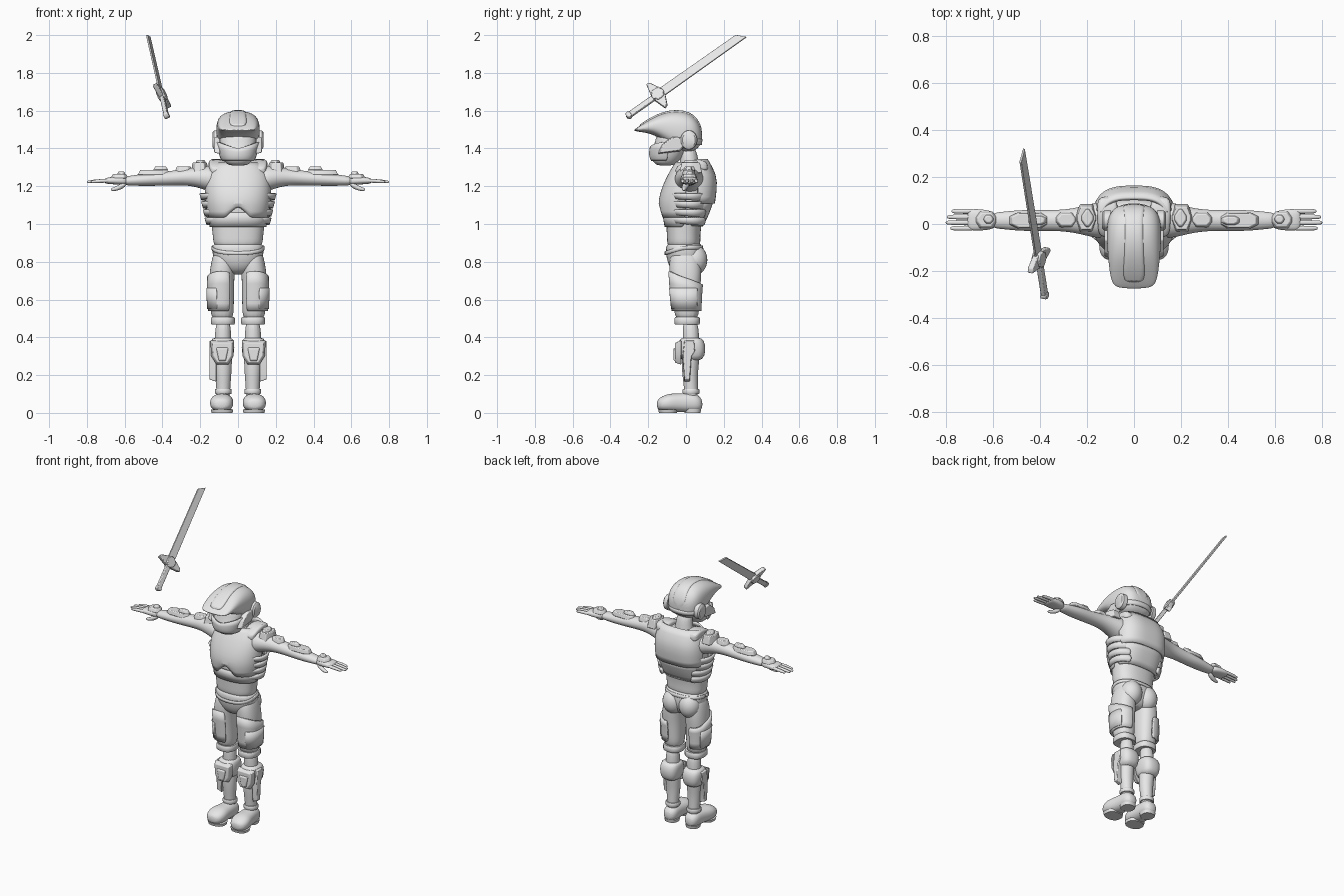
import bpy
import bmesh
from math import sin, cos, radians, pi
from mathutils import Matrix, Vector

default_cube = bpy.data.objects.get("Cube")
if default_cube:
    bpy.data.objects.remove(default_cube, do_unlink=True)

grey = bpy.data.materials.new("plain_grey")
grey.use_nodes = True
grey.diffuse_color = (.8, .8, .8, 1)
grey.node_tree.nodes["Principled BSDF"].inputs["Base Color"].default_value = (.8, .8, .8, 1)


def finish(name, mesh_data, mirror=False, subdivide=0, thickness=0, bevel=0, angle=40):
    """Turn a bmesh into a shaded object with its modifiers."""
    bmesh.ops.recalc_face_normals(mesh_data, faces=mesh_data.faces)
    mesh = bpy.data.meshes.new(name)
    mesh_data.to_mesh(mesh)
    mesh_data.free()
    mesh.materials.append(grey)
    part = bpy.data.objects.new(name, mesh)
    bpy.context.collection.objects.link(part)
    bpy.ops.object.select_all(action='DESELECT')
    part.select_set(True)
    bpy.context.view_layer.objects.active = part
    if subdivide:
        part.modifiers.new("Smooth form", 'SUBSURF').levels = subdivide
        part.modifiers["Smooth form"].render_levels = subdivide
    if thickness:
        shell = part.modifiers.new("Thickness", 'SOLIDIFY')
        shell.thickness = thickness
        shell.offset = 0
    if bevel:
        edge = part.modifiers.new("Soft edges", 'BEVEL')
        edge.width = bevel
        edge.segments = 2
    if mirror:
        part.modifiers.new("Other side", 'MIRROR')
    bpy.ops.object.shade_smooth_by_angle(angle=radians(angle))
    return part


def oval(angle, across, along, power):
    """Point on a rounded-square oval."""
    c, s = cos(angle), sin(angle)
    return (across * abs(c) ** (2 / power) * (1 if c > 0 else -1),
            along * abs(s) ** (2 / power) * (1 if s > 0 else -1))


def place(axis, position, u, v):
    return {'x': (position, u, v), 'y': (u, position, v), 'z': (u, v, position)}[axis]


def loft(name, axis, rings, power=2, sides=16, subdivide=2, mirror=False):
    """Closed form through rings of (position, centre u, centre v, radius u, radius v)."""
    bm = bmesh.new()
    rows = []
    for position, cu, cv, ru, rv in rings:
        row = []
        for k in range(sides):
            u, v = oval(2 * pi * (k + .5) / sides, ru, rv, power)
            row.append(bm.verts.new(place(axis, position, cu + u, cv + v)))
        rows.append(row)
    for low, high in zip(rows, rows[1:]):
        for k in range(sides):
            j = (k + 1) % sides
            bm.faces.new((low[k], low[j], high[j], high[k]))
    bm.faces.new(rows[0])
    bm.faces.new(rows[-1])
    return finish(name, bm, mirror, subdivide)


def arc_shell(name, rings, start, end, thickness=.012, power=2.3, mirror=False,
              bottom=None, top=None, steps=24):
    """Armour shell: part of an upright loft; angle zero is +x and minus ninety is the front."""
    bm = bmesh.new()
    rows = []
    for number, (z, cx, cy, rx, ry) in enumerate(rings):
        row = []
        for k in range(steps + 1):
            angle = radians(start + (end - start) * k / steps)
            x, y = oval(angle, rx, ry, power)
            shift = 0
            if bottom and number == 0:
                shift = bottom(angle)
            if top and number == len(rings) - 1:
                shift = top(angle)
            row.append(bm.verts.new((cx + x, cy + y, z + shift)))
        rows.append(row)
    for low, high in zip(rows, rows[1:]):
        for k in range(steps):
            bm.faces.new((low[k], low[k + 1], high[k + 1], high[k]))
    return finish(name, bm, mirror, 1, thickness)


def prism(name, outline, low, high, matrix=None, taper=1, mirror=False, bevel=.004):
    """Flat outline raised between two heights, with the upper face scaled by taper."""
    bm = bmesh.new()
    middle = sum((Vector(p) for p in outline), Vector((0, 0))) / len(outline)
    base = [bm.verts.new((x, y, low)) for x, y in outline]
    lid = [bm.verts.new((*(middle + (Vector(p) - middle) * taper), high)) for p in outline]
    bm.faces.new(base)
    bm.faces.new(lid)
    for k in range(len(base)):
        j = (k + 1) % len(base)
        bm.faces.new((base[k], base[j], lid[j], lid[k]))
    if matrix:
        bm.transform(matrix)
    return finish(name, bm, mirror, bevel=bevel, angle=30)


def ball(name, centre, size, mirror=False):
    bm = bmesh.new()
    bmesh.ops.create_uvsphere(bm, u_segments=24, v_segments=16, radius=1,
                              matrix=Matrix.Translation(centre) @ Matrix.Diagonal((*size, 1)))
    return finish(name, bm, mirror)


def hexagon(start, end, side_a, side_b, cut=.02):
    """Long hexagonal outline."""
    centre = (side_a + side_b) / 2
    return [(start, centre - cut / 2), (start + cut, side_a), (end - cut, side_a),
            (end, centre - cut / 2), (end, centre + cut / 2), (end - cut, side_b),
            (start + cut, side_b), (start, centre + cut / 2)]


# Torso, pelvis and neck
loft("torso", 'z', [(.86, 0, -.01, .13, .09), (.92, 0, -.013, .134, .089), (1, 0, -.012, .143, .094),
                    (1.1, 0, 0, .158, .11), (1.2, 0, .01, .16, .115), (1.29, 0, .02, .14, .085),
                    (1.32, 0, .02, .08, .05)], 2.4)
loft("pelvis", 'z', [(.73, 0, 0, .05, .05), (.77, 0, -.005, .1, .085), (.82, 0, -.005, .135, .1),
                     (.87, 0, -.01, .14, .1), (.91, 0, -.01, .134, .09)], 2.4)
arc_shell("belt_line", [(.865, 0, -.01, .137, .1), (.885, 0, -.012, .138, .098)], -180, 180, .008,
          bottom=lambda a: .03 * sin(a) * (sin(a) < 0), top=lambda a: .03 * sin(a) * (sin(a) < 0))
ball("buttocks", (.06, .045, .81), (.068, .068, .08), True)
loft("neck", 'z', [(1.26, 0, .02, .08, .06), (1.31, 0, .02, .055, .05), (1.42, 0, .01, .05, .045)])

# Chest and back armour
arc_shell("breast_plate", [(1.035, 0, 0, .152, .128), (1.1, 0, 0, .168, .143), (1.16, 0, 0, .17, .133),
                           (1.22, 0, 0, .168, .11), (1.28, 0, 0, .15, .08), (1.325, 0, 0, .1, .05)],
          -180, 0, bottom=lambda a: .065 * max(0, 1 - abs(cos(a)) * 2.6))
arc_shell("abdomen_plate", [(.985, 0, -.01, .147, .1), (1.06, 0, 0, .156, .122)], -180, 0, .008)
arc_shell("upper_back_plate", [(1.11, 0, 0, .166, .145), (1.18, 0, 0, .17, .156), (1.26, 0, 0, .168, .157),
                               (1.34, 0, 0, .14, .108)], 15, 165, .016, 3)
arc_shell("lower_back_plate", [(.99, 0, 0, .143, .085), (1.05, 0, 0, .155, .118),
                               (1.12, 0, 0, .165, .14)], 10, 170, .01, 2.6)
for k in range(4):
    height = 1 + .043 * k
    reach = .162 + .009 * k
    arc_shell("rib_slat", [(height, 0, .01, reach, .1), (height + .034, 0, .01, reach + .01, .11)],
              -50, 55, .014, mirror=True, steps=10, bottom=lambda a: -.01 * sin(a))
loft("shoulder_straps", 'y', [(-.06, .11, 1.28, .04, .02), (0, .11, 1.31, .045, .025),
                              (.06, .112, 1.32, .045, .025), (.12, .115, 1.3, .04, .03)],
     4, mirror=True)

# Arms and hands
loft("arms", 'x', [(.1, .02, 1.23, .09, .085), (.18, .015, 1.245, .072, .062), (.25, .015, 1.25, .053, .048),
                   (.32, .015, 1.245, .045, .04), (.4, .015, 1.24, .045, .038), (.48, .015, 1.235, .046, .034),
                   (.56, .015, 1.23, .037, .028), (.61, .015, 1.227, .033, .022)], mirror=True)
loft("palms", 'x', [(.58, .015, 1.228, .033, .02), (.63, .017, 1.23, .045, .022),
                    (.68, .018, 1.23, .047, .019), (.71, .018, 1.228, .042, .013)], 2.6, mirror=True)
for number, tip in enumerate((.78, .8, .795, .775)):
    side = -.018 + .024 * number
    loft("finger", 'x', [(.67, side, 1.23, .012, .012), (.73, side, 1.228, .012, .011),
                         (tip - .01, side, 1.224, .01, .009), (tip, side, 1.222, .006, .005)],
         sides=8, mirror=True)
loft("thumbs", 'x', [(.59, .005, 1.215, .02, .015), (.62, -.005, 1.198, .018, .018),
                     (.65, -.01, 1.185, .013, .012), (.675, -.012, 1.182, .008, .008)],
     sides=8, mirror=True)

# Arm plates
prism("shoulder_pads", hexagon(.155, .25, -.035, .085), 1.27, 1.325, None, .8, True)
prism("shoulder_crests", hexagon(.17, .225, -.015, .065), 1.32, 1.338, None, .8, True)
prism("upper_arm_plates", hexagon(.24, .335, -.015, .05), 1.275, 1.305, None, .75, True)
prism("forearm_plates", hexagon(.36, .53, -.02, .05, .035), 1.26, 1.287, None, .85, True)
prism("forearm_ridges", hexagon(.37, .45, -.005, .035), 1.285, 1.305, None, .7, True)
prism("hand_plates", hexagon(.58, .675, -.02, .055), 1.242, 1.265, None, .75, True)
prism("knuckle_plates", hexagon(.595, .64, 0, .04, .012), 1.26, 1.278, None, .7, True)

# Upper legs
loft("thighs", 'z', [(.48, .082, .005, .058, .06), (.56, .085, .002, .064, .07), (.66, .087, -.002, .067, .078),
                     (.74, .085, -.003, .068, .088), (.82, .075, -.005, .064, .085),
                     (.87, .07, -.005, .05, .06)], 2.3, mirror=True)
arc_shell("thigh_armour", [(.54, .087, .003, .065, .073), (.62, .089, 0, .068, .079),
                           (.715, .088, -.002, .071, .086)], -125, 95, .012, mirror=True,
          top=lambda a: -.035 * sin(a))
arc_shell("thigh_pockets", [(.55, .087, .003, .072, .08), (.66, .088, 0, .075, .088)],
          -75, 40, .01, mirror=True)
loft("thigh_bands", 'z', [(.468, .08, .006, .06, .064), (.474, .08, .006, .064, .068),
                          (.5, .08, .006, .064, .068), (.507, .08, .006, .06, .064)],
     2.5, 24, 0, True)

# Lower legs and knee guards
loft("shins", 'z', [(.06, .078, .028, .036, .036), (.13, .078, .027, .037, .037), (.22, .078, .02, .045, .043),
                    (.3, .08, .025, .05, .05), (.38, .08, .028, .043, .042), (.5, .078, .022, .043, .046)],
     mirror=True)
loft("knee_guards", 'z', [(.275, .082, .03, .045, .05), (.3, .083, .03, .06, .07), (.35, .083, .03, .066, .076),
                          (.385, .083, .028, .062, .066), (.4, .082, .028, .05, .05)],
     2.8, subdivide=1, mirror=True)
front_facing = Matrix(((1, 0, 0, 0), (0, 0, -1, 0), (0, 1, 0, 0), (0, 0, 0, 1)))
prism("knee_shields", [(.05, .255), (.115, .255), (.143, .3), (.148, .385), (.02, .385), (.022, .3)],
      .025, .058, front_facing, .8, True)
prism("knee_caps", [(.062, .27), (.104, .27), (.12, .35), (.046, .35)], .05, .066,
      front_facing, .75, True)
side_facing = Matrix(((0, 0, 1, 0), (1, 0, 0, 0), (0, 1, 0, 0), (0, 0, 0, 1)))
prism("shin_side_plates", [(-.01, .165), (.02, .165), (.03, .3), (.05, .33), (.045, .39), (-.01, .39), (-.02, .3)],
      .115, .152, side_facing, .9, True)
loft("ankle_bands", 'z', [(.1, .078, .027, .042, .042), (.105, .078, .027, .045, .045),
                          (.122, .078, .027, .045, .045), (.127, .078, .027, .042, .042)],
     2, 24, 0, True)

# Boots
loft("boots", 'y', [(-.155, .088, .045, .025, .02), (-.135, .088, .047, .055, .038), (-.09, .087, .054, .066, .05),
                    (-.04, .083, .053, .056, .05), (.02, .079, .055, .05, .053), (.06, .078, .052, .048, .048),
                    (.088, .078, .045, .025, .025)], 2.3, mirror=True)
loft("boot_soles", 'z', [(0, .084, -.095, .056, .048), (.018, .085, -.095, .06, .053)], 2.4, 24, 0, True)
loft("boot_heels", 'z', [(0, .078, .035, .042, .042), (.02, .078, .035, .045, .046)], 2.4, 24, 0, True)

# Helmet: a rounded form running from the peak to the back of the head
profile = [(-.275, 1.493, 1.498, .07), (-.25, 1.488, 1.518, .098), (-.18, 1.478, 1.562, .108),
           (-.12, 1.44, 1.59, .114), (-.05, 1.385, 1.603, .118), (.02, 1.375, 1.59, .115),
           (.06, 1.395, 1.555, .095), (.085, 1.43, 1.5, .055)]
loft("helmet", 'y', [(y, 0, (low + high) / 2, wide, (high - low) / 2) for y, low, high, wide in profile], 2.7)
loft("helmet_ridge", 'y', [(y * 1.02, 0, (low + high) / 2 + .005, .048, (high - low) / 2)
                           for y, low, high, wide in profile[1:]], 5, 24, 1)
loft("face_guard", 'z', [(1.308, 0, -.11, .045, .04), (1.325, 0, -.108, .07, .066), (1.36, 0, -.1, .088, .088),
                         (1.4, 0, -.09, .098, .088), (1.44, 0, -.075, .1, .088), (1.49, 0, -.07, .1, .085)], 2.3)
arc_shell("jaw_guard", [(1.335, 0, -.1, .08, .08), (1.36, 0, -.098, .096, .095), (1.4, 0, -.09, .108, .098)],
          -180, 0, .01, top=lambda a: .035 * abs(cos(a)))
arc_shell("head_band", [(1.42, 0, -.04, .118, .118), (1.45, 0, -.04, .12, .122)], 0, 180, .012)
prism("cheek_plates", [(-.15, 1.37), (-.03, 1.385), (.005, 1.425), (-.01, 1.46), (-.07, 1.465), (-.13, 1.42)],
      .095, .126, side_facing, .85, True)
loft("ear_discs", 'x', [(.1, .015, 1.445, .045, .052), (.127, .015, 1.445, .043, .05),
                        (.135, .015, 1.445, .034, .04)], 2, 24, 0, True)

# Floating sword, laid out along its length and width
length = Vector((-.1, .625, .44)).normalized()
width = Vector((-.45, -.56, .7))
width = (width - length * width.dot(length)).normalized()
frame = Matrix((length, width, length.cross(width))).transposed().to_4x4()
frame.translation = Vector((-.378, -.31, 1.57))
prism("sword_blade", [(.19, -.026), (.762, -.022), (.724, .024), (.19, .026)], -.005, .005, frame, bevel=.002)
prism("sword_grip", [(0, -.015), (.2, -.015), (.2, .015), (0, .015)], -.011, .011, frame)
prism("sword_pommel", hexagon(-.006, .024, -.018, .018, .008), -.014, .014, frame)
prism("sword_guard", [(.17, -.026), (.185, -.088), (.205, -.08), (.23, -.026), (.23, .026),
                      (.205, .08), (.185, .088), (.17, .026)], -.013, .013, frame)
prism("guard_hub", hexagon(.165, .235, -.032, .032), -.02, .02, frame)
